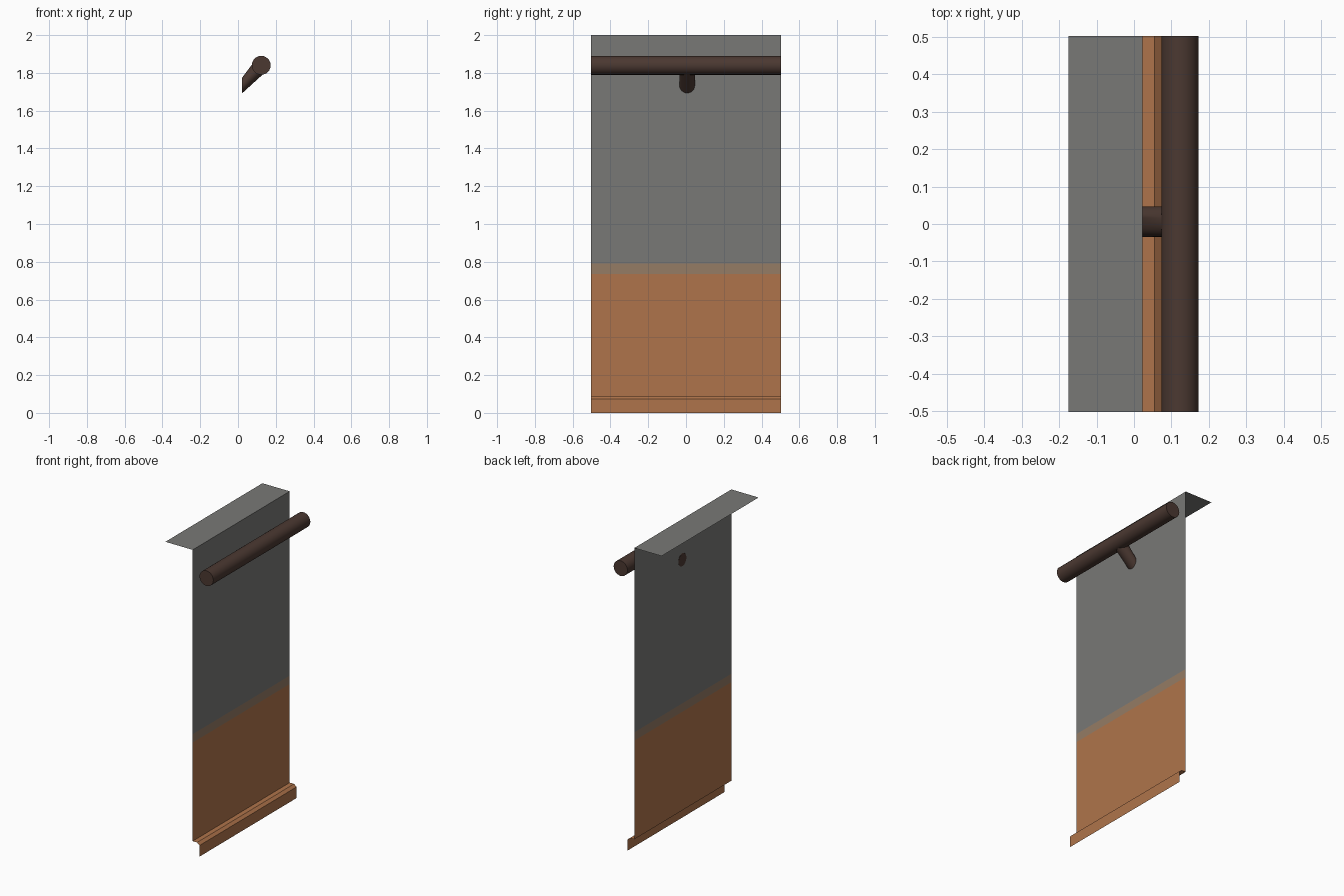
import bpy, bmesh, math
from mathutils import Vector

if "Cube" in bpy.data.objects:
    bpy.data.objects.remove(bpy.data.objects["Cube"])

HALF = 0.503                     # half length of the wall section


def material(name, rgb):
    m = bpy.data.materials.new(name)
    m.diffuse_color = (*rgb, 1)
    m.use_nodes = True
    m.node_tree.nodes["Principled BSDF"].inputs["Base Color"].default_value = m.diffuse_color
    return m


GREY = material("grey_plaster", (0.19, 0.19, 0.182))
BLEND = material("worn_edge_tan", (0.30, 0.20, 0.13))
ORANGE = material("terracotta_paint", (0.43, 0.175, 0.07))
BROWN = material("dark_brown_wood", (0.07, 0.04, 0.031))


def add_object(name, bm, mats):
    me = bpy.data.meshes.new(name)
    bm.to_mesh(me)
    bm.free()
    ob = bpy.data.objects.new(name, me)
    bpy.context.collection.objects.link(ob)
    for m in mats:
        me.materials.append(m)
    return ob


def sheet(name, profile, mats, rule):
    """Sweep an open x-z profile along y; rule(z) picks the material."""
    bm = bmesh.new()
    rows = [[bm.verts.new((x, y, z)) for y in (-HALF, HALF)] for x, z in profile]
    for a, b in zip(rows, rows[1:]):
        f = bm.faces.new((a[0], a[1], b[1], b[0]))
        f.material_index = rule(f.calc_center_median().z)
        f.normal_update()
        if f.normal.x + f.normal.z < 0:
            f.normal_flip()
    return add_object(name, bm, mats)


def tube(name, rings, mat, n=24):
    """Capped tube through rings of (centre, axis u, axis v)."""
    bm = bmesh.new()
    loops = []
    for c, u, v in rings:
        loops.append([bm.verts.new(Vector(c) + Vector(u) * math.cos(t) + Vector(v) * math.sin(t))
                      for t in (2 * math.pi * i / n for i in range(n))])
    for a, b in zip(loops, loops[1:]):
        for i in range(n):
            j = (i + 1) % n
            bm.faces.new((a[i], a[j], b[j], b[i]))
    bm.faces.new(loops[0][::-1])
    bm.faces.new(loops[-1])
    bmesh.ops.recalc_face_normals(bm, faces=bm.faces[:])
    ob = add_object(name, bm, [mat])
    bpy.ops.object.select_all(action='DESELECT')
    bpy.context.view_layer.objects.active = ob
    ob.select_set(True)
    bpy.ops.object.shade_smooth_by_angle(angle=math.radians(40))
    return ob


# Wall face with painted lower part, folding back into the flat top
sheet("wall", [(0.023, 0.088), (0.023, 0.735), (0.023, 0.79), (0.023, 2.0), (-0.175, 2.0)],
      [ORANGE, BLEND, GREY], lambda z: 0 if z < 0.735 else 1 if z < 0.79 else 2)

# Skirting board with chamfered top edge
sheet("skirting_board", [(0.023, 0.088), (0.055, 0.088), (0.073, 0.073), (0.073, 0.0)],
      [ORANGE], lambda z: 0)

# Round handrail
R = 0.05
tube("handrail", [((0.123, y, 1.84), (R, 0, 0), (0, 0, R)) for y in (-HALF, HALF)], BROWN)

# Bracket: upright circle on the wall bending up into the rail
r = 0.041
d = r * math.sqrt(0.5)
tube("rail_bracket", [((0.0215, 0.006, 1.733), (0, r, 0), (0, 0, r)),
                      ((0.118, 0.006, 1.835), (0, r, 0), (-d, 0, d))], BROWN)
